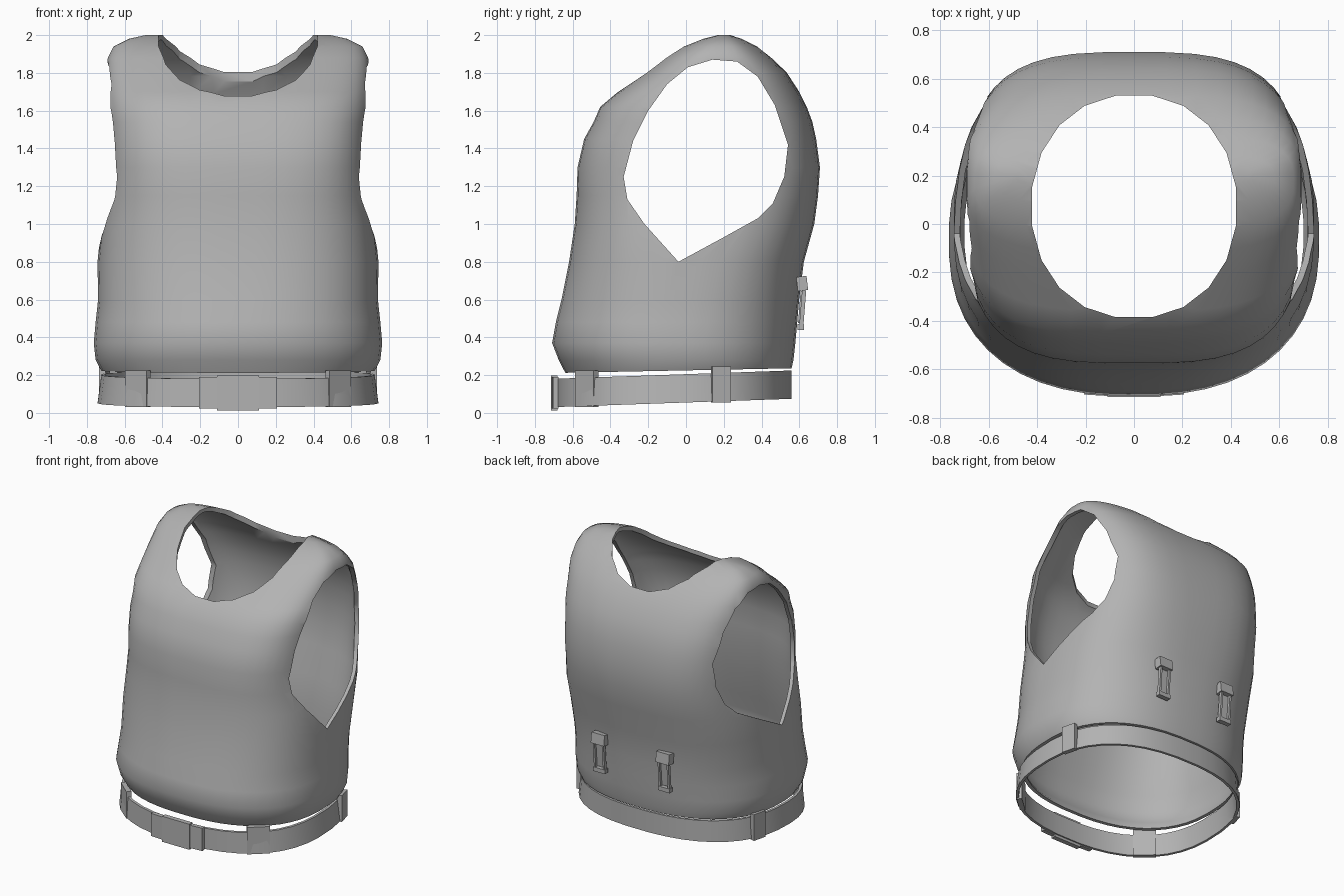
import bpy, bmesh, math
from mathutils import Matrix, Vector

if "Cube" in bpy.data.objects:
    bpy.data.objects.remove(bpy.data.objects["Cube"])

mat = bpy.data.materials.new("grey_fabric")
mat.diffuse_color = (0.45, 0.45, 0.45, 1)
mat.use_nodes = True
mat.node_tree.nodes["Principled BSDF"].inputs["Base Color"].default_value = mat.diffuse_color


def finish(name, bm, angle=40):
    bmesh.ops.recalc_face_normals(bm, faces=bm.faces)
    me = bpy.data.meshes.new(name)
    bm.to_mesh(me)
    bm.free()
    me.materials.append(mat)
    ob = bpy.data.objects.new(name, me)
    bpy.context.collection.objects.link(ob)
    smooth(ob, angle)
    return ob


def smooth(ob, angle):
    bpy.ops.object.select_all(action='DESELECT')
    ob.select_set(True)
    bpy.context.view_layer.objects.active = ob
    bpy.ops.object.shade_smooth_by_angle(angle=math.radians(angle))


def oval(w, yf, yb, n, z, count=48, tilt=0.0):
    """Superellipse ring with z optionally leaning along y."""
    yc, d, pts = (yf + yb) / 2, (yb - yf) / 2, []
    for i in range(count):
        a = 2 * math.pi * (i + 0.5) / count
        c, s = math.cos(a), math.sin(a)
        x = w * math.copysign(abs(c) ** (2 / n), c)
        y = yc + d * math.copysign(abs(s) ** (2 / n), s)
        pts.append((x, y, z + tilt * y))
    return pts


def loft(bm, rings, cap=True, loop=False):
    vs = [[bm.verts.new(p) for p in r] for r in rings]
    pairs = list(zip(vs, vs[1:])) + ([(vs[-1], vs[0])] if loop else [])
    for a, b in pairs:
        for i in range(len(a)):
            j = (i + 1) % len(a)
            bm.faces.new((a[i], a[j], b[j], b[i]))
    if cap:
        bm.faces.new(vs[0][::-1])
        bm.faces.new(vs[-1])


def cut(ob, cutter):
    m = ob.modifiers.new("cut", 'BOOLEAN')
    m.operation, m.solver, m.object = 'DIFFERENCE', 'EXACT', cutter
    bpy.ops.object.select_all(action='DESELECT')
    bpy.context.view_layer.objects.active = ob
    ob.select_set(True)
    bpy.ops.object.modifier_apply(modifier=m.name)
    bpy.data.objects.remove(cutter)


# Vest body rows: height, front y, back y, half width, squareness
rows = [(0.225, -.64, .56, .725, 2.4), (0.28, -.675, .57, .755, 2.4),
        (0.37, -.71, .58, .765, 2.4), (0.48, -.69, .59, .755, 2.4),
        (0.60, -.66, .60, .742, 2.5), (0.80, -.62, .625, .745, 2.6),
        (1.00, -.59, .68, .725, 2.8), (1.15, -.58, .70, .70, 3.0),
        (1.30, -.575, .71, .69, 3.2), (1.45, -.54, .69, .69, 3.3),
        (1.54, -.49, .67, .695, 3.3), (1.62, -.455, .64, .70, 3.3),
        (1.70, -.36, .60, .70, 3.3), (1.80, -.22, .535, .70, 3.3),
        (1.88, -.12, .455, .69, 3.2), (1.94, -.03, .385, .66, 3.0),
        (1.98, .07, .31, .58, 2.8), (2.00, .15, .25, .49, 2.6)]
bm = bmesh.new()
loft(bm, [oval(w, f, b, n, z, tilt=.02 if z < .25 else 0) for z, f, b, w, n in rows])
body = finish("vest_body", bm)

# Hollow inside
T = 0.025
inner = [oval(rows[0][3] - T, rows[0][1] + T, rows[0][2] - T, 2.4, 0.1)]
for z, f, b, w, n in rows:
    inner.append(oval(w - T, f + T, b - T, n, z - T * max(0, (z - 1.4) / .6)))
bm = bmesh.new()
loft(bm, inner)
cut(body, finish("inside_cutter", bm))

# Neck opening
bm = bmesh.new()
loft(bm, [oval(.425, -.39, .535, 2.15, z, 20) for z in (1.4, 2.3)])
cut(body, finish("neck_cutter", bm))

# Arm openings
arm = [(-.04, .80), (-.22, 1.0), (-.31, 1.13), (-.33, 1.25), (-.28, 1.44),
       (-.2, 1.6), (-.1, 1.74), (.01, 1.83), (.14, 1.87), (.27, 1.86),
       (.38, 1.78), (.47, 1.63), (.54, 1.42), (.52, 1.25), (.46, 1.11),
       (.38, 1.03), (.2, .93)]
for s in (-1, 1):
    bm = bmesh.new()
    loft(bm, [[(s * x, y, z) for y, z in arm] for x in (.44, 1.0)])
    cut(body, finish("arm_cutter", bm))
smooth(body, 40)


# Waist belt: flat band, slightly higher at the back
def belt_ring(off, z):
    flare = .02 if z < .1 else 0
    return oval(.725 + off + flare, -.69 - off, .56 + off, 2.4, z, 40, .035)


bm = bmesh.new()
loft(bm, [belt_ring(o, z) for o, z in
          ((0, .055), (0, .205), (-.018, .205), (-.018, .055))], cap=False, loop=True)
finish("waist_belt", bm)


def block(bm, size, loc, rot=0.0, tilt=0.0):
    m = (Matrix.Translation(loc) @ Matrix.Rotation(rot, 4, 'Z')
         @ Matrix.Rotation(tilt, 4, 'X') @ Matrix.Diagonal((*size, 1)))
    bmesh.ops.create_cube(bm, size=1, matrix=m)


# Buckle: centre plate with stepped wings
bm = bmesh.new()
block(bm, (.22, .035, .185), (0, -.697, .105))
for s in (-1, 1):
    block(bm, (.10, .03, .165), (s * .155, -.692, .107), s * .06)
finish("belt_buckle", bm, 30)

# Belt loops hanging from the hem
for s, side in ((-1, "left"), (1, "right")):
    bm = bmesh.new()
    block(bm, (.15, .035, .195), (s * .53, -.525, .128), s * .72)
    finish("front_belt_loop_" + side, bm, 30)
    bm = bmesh.new()
    block(bm, (.10, .035, .19), (s * .706, .185, .15), s * 1.82)
    finish("side_belt_loop_" + side, bm, 30)

# Strap clips on the back
for s, side in ((-1, "left"), (1, "right")):
    bm = bmesh.new()
    x = s * .26
    block(bm, (.105, .055, .075), (x, .615, .685), 0, .12)
    for e in (-1, 1):
        block(bm, (.014, .022, .19), (x + e * .036, .618, .555), 0, -.08)
    block(bm, (.06, .012, .17), (x, .606, .56), 0, -.08)
    block(bm, (.095, .035, .03), (x, .608, .455))
    finish("back_clip_" + side, bm, 30)
